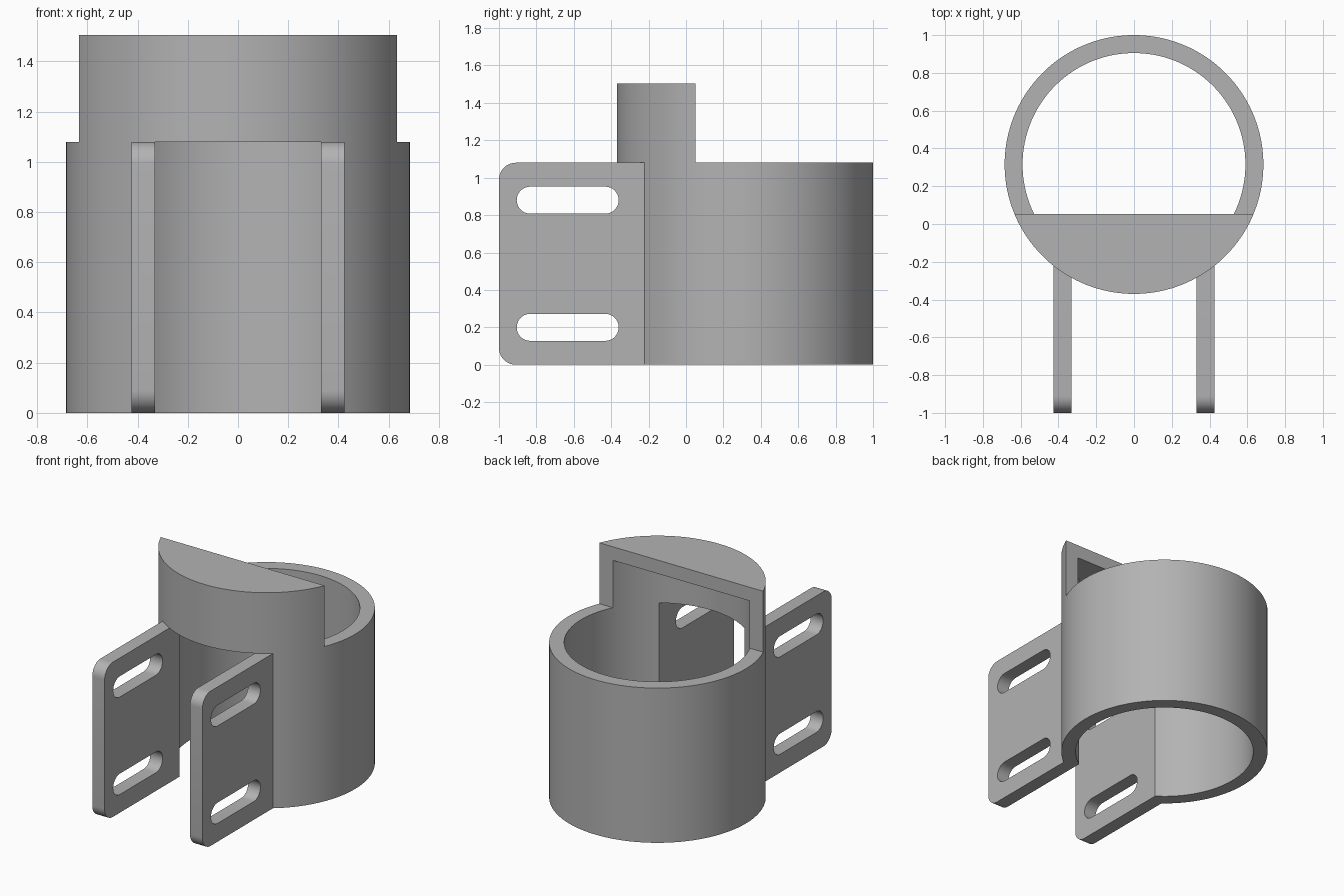
import bpy, bmesh, math
from mathutils import Vector

if "Cube" in bpy.data.objects:
    bpy.data.objects.remove(bpy.data.objects["Cube"])

CY, RO, RI = 0.315, 0.685, 0.59      # ring centre y, outer and inner radius
XI, XO = 0.33, 0.425                 # inner and outer faces of the flanges
H, TOP, CAP = 1.08, 1.505, 0.095     # ring height, hood top, hood thickness
CHORD = 0.052                        # y of the hood's flat back

grey = bpy.data.materials.new("grey")
grey.diffuse_color = (0.45, 0.45, 0.45, 1)
grey.use_nodes = True
grey.node_tree.nodes["Principled BSDF"].inputs["Base Color"].default_value = grey.diffuse_color


def arc(r, a, b, n, c=(0, CY)):
    """Points on an arc; the angle starts at the front (-y)."""
    return [(c[0] + r * math.sin(t), c[1] - r * math.cos(t))
            for t in (a + (b - a) * i / n for i in range(n + 1))]


def prism(name, pts, depth_from, depth_to, axis="z"):
    """Extrude a closed outline along z, or a (y, z) outline along x."""
    place = (lambda p, d: (p[0], p[1], d)) if axis == "z" else (lambda p, d: (d, p[0], p[1]))
    bm = bmesh.new()
    face = bm.faces.new([bm.verts.new(place(p, depth_from)) for p in pts])
    ext = bmesh.ops.extrude_face_region(bm, geom=[face])
    step = Vector(place((0, 0), depth_to - depth_from))
    bmesh.ops.translate(bm, vec=step, verts=[g for g in ext["geom"] if isinstance(g, bmesh.types.BMVert)])
    bmesh.ops.recalc_face_normals(bm, faces=bm.faces)
    mesh = bpy.data.meshes.new(name)
    bm.to_mesh(mesh)
    bm.free()
    ob = bpy.data.objects.new(name, mesh)
    bpy.context.collection.objects.link(ob)
    mesh.materials.append(grey)
    return ob


def activate(ob):
    bpy.ops.object.select_all(action="DESELECT")
    ob.select_set(True)
    bpy.context.view_layer.objects.active = ob


def cut(ob, cutter):
    activate(ob)
    mod = ob.modifiers.new("cut", "BOOLEAN")
    mod.operation, mod.solver, mod.object = "DIFFERENCE", "EXACT", cutter
    bpy.ops.object.modifier_apply(modifier=mod.name)
    bpy.data.objects.remove(cutter)


# Open ring with two flanges reaching forward
ao, ai = math.asin(XO / RO), math.asin(XI / RI)
outline = arc(RO, ao, 2 * math.pi - ao, 112) + [(-XO, -1), (-XI, -1)]
outline += arc(RI, 2 * math.pi - ai, ai, 112) + [(XI, -1), (XO, -1)]
clamp = prism("clamp_ring", outline, 0, H)

# Rounded front corners on the flanges
bm = bmesh.new()
bm.from_mesh(clamp.data)
corners = [e for e in bm.edges if all(v.co.y < -0.99 for v in e.verts)
           and abs(e.verts[0].co.z - e.verts[1].co.z) < 1e-4]
bmesh.ops.bevel(bm, geom=corners, offset=0.09, segments=10, profile=0.5, affect="EDGES")
bm.to_mesh(clamp.data)
bm.free()

# Bolt slots through both flanges
R = 0.0725
for z in (0.2, H - 0.2):
    slot = arc(R, math.pi, 2 * math.pi, 14, (-0.905 + R, z))
    slot += arc(R, 0, math.pi, 14, (-0.36 - R, z))
    cut(clamp, prism("slot_cutter", slot, -0.6, 0.6, "x"))

# Half hood over the front of the ring, hollow below its roof
ah = math.acos((CY - CHORD) / RO)
hood = prism("hood", arc(RO, -ah, ah, 56), H, TOP)
hollow = arc(RI, 0, 2 * math.pi, 128)[:-1]
cut(hood, prism("hollow_cutter", hollow, H - 0.2, TOP - CAP))

for ob in (clamp, hood):
    activate(ob)
    bpy.ops.object.shade_smooth_by_angle(angle=math.radians(30))
